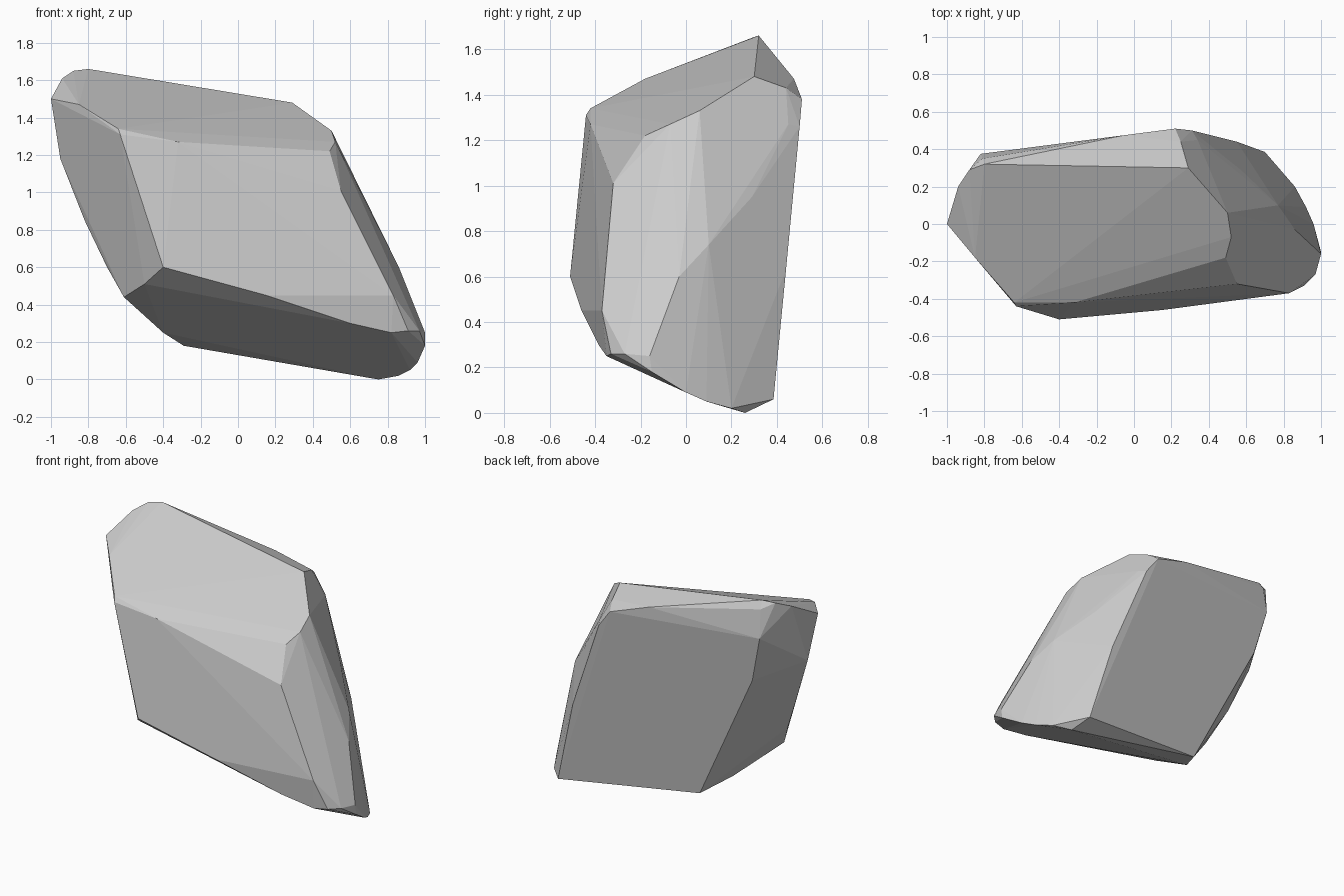
import bpy, bmesh, math

# Facet corners of the rock, grouped by side
top = [(-.80, .32, 1.66), (-.88, .29, 1.65), (-.94, .2, 1.61), (-1, 0, 1.5),
       (-.85, -.18, 1.47), (-.64, -.42, 1.34), (.29, .3, 1.48), (.5, .06, 1.33),
       (.52, -.07, 1.27), (.49, -.18, 1.22)]
front = [(-.63, -.44, 1.31), (-.32, -.42, 1.27), (.55, -.32, 1.01), (-.4, -.51, .6),
         (.15, -.46, .45), (.6, -.385, .3), (.82, -.35, .25), (.83, -.37, .45),
         (.91, -.33, .26)]
back = [(-.81, .35, 1.61), (-.05, .475, 1.47), (.25, .44, 1.43), (.22, .51, 1.38),
        (.31, .5, 1.26), (.55, .44, .63), (.7, .385, .06), (-.82, .375, 1.42),
        (-.74, .34, 1.1), (-.29, .265, .18)]
left = [(-.95, .04, 1.18), (-.82, -.02, .85), (-.7, -.1, .6), (-.61, -.19, .44),
        (-.5, -.37, .51), (-.4, .06, .25)]
right = [(.34, .45, 1.27), (.57, .29, .95), (.77, .1, .74), (.86, -.03, .6),
         (1, -.16, .25), (.97, -.27, .26)]
base = [(.75, .26, 0), (.86, .2, .02), (.92, .09, .05), (.96, 0, .09), (1, -.15, .18)]

# Solid rock: convex hull, with nearly flat neighbours merged into facets
bm = bmesh.new()
for p in top + front + back + left + right + base:
    bm.verts.new(p)
hull = bmesh.ops.convex_hull(bm, input=bm.verts[:])
loose = {g for g in hull["geom_interior"] + hull["geom_unused"]
         if isinstance(g, bmesh.types.BMVert)}
bmesh.ops.delete(bm, geom=list(loose), context='VERTS')
bmesh.ops.dissolve_limit(bm, angle_limit=math.radians(2),
                         verts=bm.verts[:], edges=bm.edges[:])
bmesh.ops.recalc_face_normals(bm, faces=bm.faces[:])

mesh = bpy.data.meshes.new("rock")
bm.to_mesh(mesh)
bm.free()
rock = bpy.data.objects.new("rock", mesh)
bpy.context.collection.objects.link(rock)
